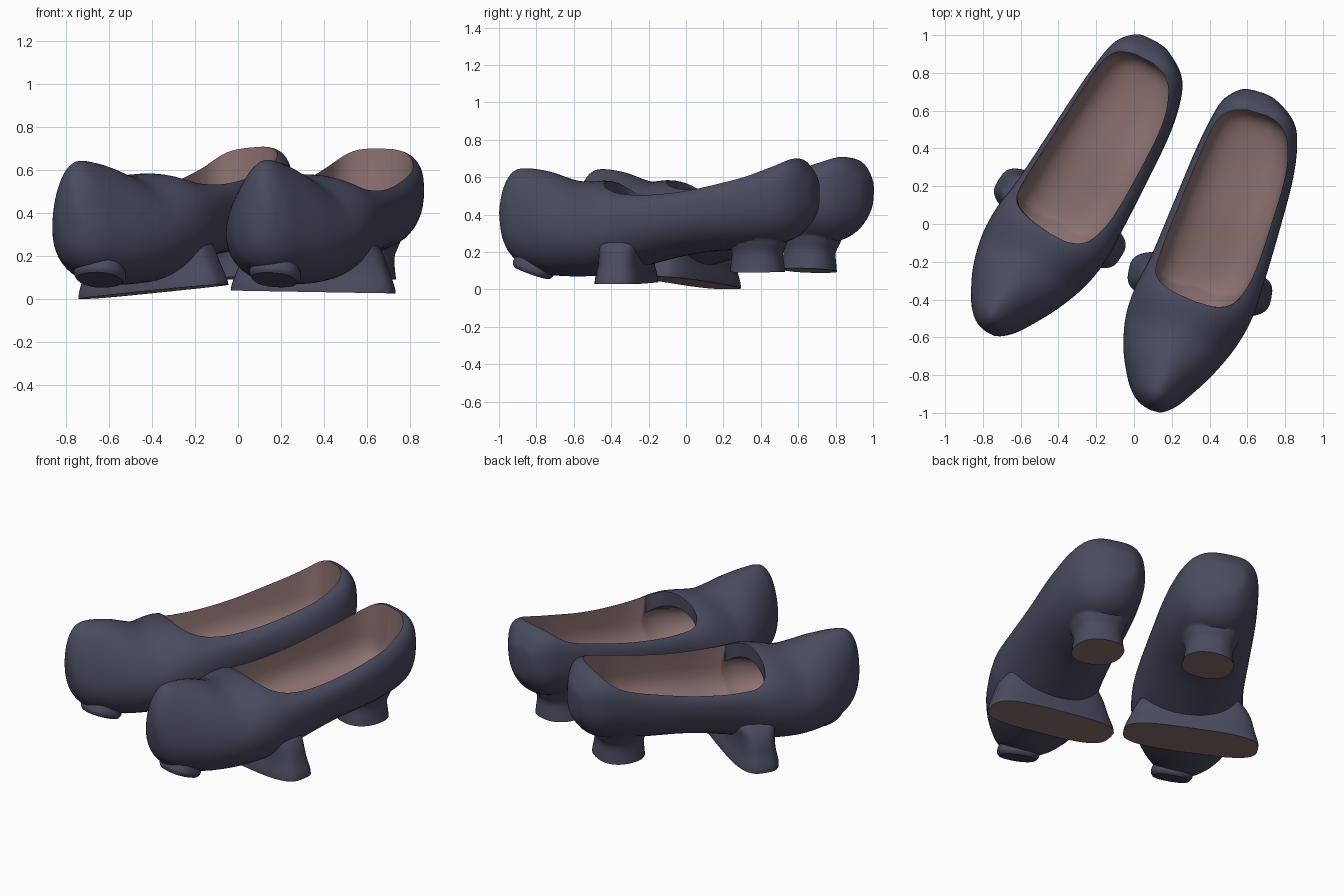
import bpy, bmesh
from math import sin, cos, pi, radians
from mathutils import Matrix, Vector

cube = bpy.data.objects.get("Cube")
if cube:
    bpy.data.objects.remove(cube, do_unlink=True)


def material(name, rgb):
    m = bpy.data.materials.new(name)
    m.use_nodes = True
    colour = (*rgb, 1)
    m.diffuse_color = colour
    bsdf = next(n for n in m.node_tree.nodes if n.type == 'BSDF_PRINCIPLED')
    bsdf.inputs["Base Color"].default_value = colour
    bsdf.inputs["Roughness"].default_value = 0.7
    return m


MATERIALS = [material("slate blue", (0.068, 0.07, 0.115)),
             material("dusty pink", (0.27, 0.17, 0.165))]
BLUE, PINK = 0, 1
SIDES = 48


def spow(x, n):
    """Signed power for superellipse sections."""
    return (abs(x) ** (2 / n)) * (1 if x >= 0 else -1)


def smooth_rows(rows, steps):
    """Catmull-Rom interpolation of a table of stations."""
    rows = [Vector(r) for r in rows]
    padded = [rows[0]] + rows + [rows[-1]]
    out = []
    for a, b, c, d in zip(padded, padded[1:], padded[2:], padded[3:]):
        for i in range(steps):
            t = i / steps
            out.append(b + 0.5 * t * (c - a + t * (2 * a - 5 * b + 4 * c - d
                                                   + t * (3 * (b - c) + d - a))))
    return out + [rows[-1]]


def skin(name, rings, colour, start_colour):
    """Skin closed rings into a capped solid."""
    bm = bmesh.new()
    loops = [[bm.verts.new(p) for p in ring] for ring in rings]
    for a, b in zip(loops, loops[1:]):
        for i in range(len(a)):
            j = (i + 1) % len(a)
            bm.faces.new((a[i], a[j], b[j], b[i])).material_index = colour
    bm.faces.new(loops[0]).material_index = start_colour
    bm.faces.new(loops[-1]).material_index = colour
    bmesh.ops.recalc_face_normals(bm, faces=bm.faces)
    mesh = bpy.data.meshes.new(name)
    bm.to_mesh(mesh)
    bm.free()
    for m in MATERIALS:
        mesh.materials.append(m)
    ob = bpy.data.objects.new(name, mesh)
    bpy.context.collection.objects.link(ob)
    return ob


def hull(name, table, colour, low_power, top_power):
    """Loft stations of (y, left, right, bottom, widest height, top)."""
    rings = []
    for y, left, right, low, mid, top in smooth_rows(table, 6):
        c, h, n = (left + right) / 2, (right - left) / 2, top_power(y)
        ring = []
        for i in range(SIDES):
            a = 2 * pi * (i + 0.5) / SIDES
            k = n if sin(a) > 0 else low_power
            reach = top - mid if sin(a) > 0 else mid - low
            ring.append((c + h * spow(cos(a), k), y, mid + reach * spow(sin(a), k)))
        rings.append(ring)
    return skin(name, rings, colour, colour)


def pillar(name, rows, power, matrix, cap):
    """Foot made of rounded rings of (height, half width, half depth)."""
    rings = [[matrix @ Vector((w * spow(cos(a), power), d * spow(sin(a), power), z))
              for a in (2 * pi * i / SIDES for i in range(SIDES))]
             for z, w, d in smooth_rows(rows, 4)]
    return skin(name, rings, BLUE, cap)


def combine(ob, other, operation):
    """Boolean another solid into ob, then discard it."""
    mod = ob.modifiers.new(operation.lower(), 'BOOLEAN')
    mod.operation, mod.solver, mod.object = operation, 'EXACT', other
    bpy.ops.object.select_all(action='DESELECT')
    bpy.context.view_layer.objects.active = ob
    ob.select_set(True)
    bpy.ops.object.modifier_apply(modifier=mod.name)
    bpy.data.objects.remove(other, do_unlink=True)


# Outer shell, from the bulging toe to the raised heel
SHELL = [(-.893, -.05, .0, .37, .41, .46), (-.875, -.11, .035, .26, .37, .55),
         (-.83, -.165, .085, .18, .34, .625),
         (-.76, -.213, .135, .13, .32, .648), (-.62, -.275, .22, .08, .31, .63),
         (-.45, -.311, .295, .07, .31, .58), (-.28, -.305, .335, .08, .34, .58),
         (-.1, -.27, .343, .12, .38, .54), (.2, -.235, .345, .19, .42, .56),
         (.5, -.2, .337, .22, .46, .635), (.7, -.165, .3, .25, .5, .69),
         (.8, -.13, .24, .30, .51, .695), (.87, -.06, .13, .39, .51, .61),
         (.885, 0, .06, .46, .51, .55)]
# Foot opening with a flattish floor, open at the top
WELL = [(-.275, .02, .12, .3, .42, 1.2), (-.25, -.13, .19, .24, .42, 1.2),
        (-.19, -.222, .24, .21, .42, 1.2), (-.05, -.228, .278, .22, .42, 1.2),
        (.2, -.204, .292, .26, .45, 1.2), (.5, -.171, .292, .29, .48, 1.2),
        (.67, -.14, .25, .32, .5, 1.2), (.745, -.085, .19, .36, .5, 1.2),
        (.775, .0, .11, .42, .5, 1.2)]
# Rounded space under the vamp
HOLLOW = [(-.5, -.02, .02, .33, .36, .39), (-.47, -.13, .12, .28, .36, .43),
          (-.38, -.21, .2, .23, .37, .48), (-.25, -.228, .245, .21, .39, .5),
          (-.12, -.21, .24, .22, .4, .47)]


def clog(name, centre, heading, roll, bar_turn, bar_x):
    shoe = hull(name, SHELL, BLUE, 2.15,
                lambda y: 1.75 + min(1.25, max(0, 3.5 * y + 1.6)))
    # Wide front foot, round heel foot and small tilted toe nub
    front = pillar("front_foot", [(0, .385, .137), (.03, .38, .134), (.1, .355, .12),
                                  (.17, .33, .12), (.22, .295, .135), (.26, .24, .16)], 3.2,
                   Matrix.Translation((bar_x, -.18, .035))
                   @ Matrix.Rotation(radians(bar_turn), 4, 'Z'), PINK)
    heel = pillar("heel_foot", [(0, .145, .145), (.03, .14, .142), (.1, .135, .135),
                                (.15, .15, .155), (.22, .18, .18)], 2.3,
                  Matrix.Translation((.06, .56, .095)), PINK)
    nub = pillar("toe_nub", [(0, .105, .1), (.02, .118, .112), (.05, .115, .11),
                             (.1, .1, .1), (.2, .1, .1)], 2.3,
                 Matrix.Translation((-.01, -.715, .09))
                 @ Matrix.Rotation(radians(-20), 4, 'X'), BLUE)
    for part in (front, heel, nub):
        combine(shoe, part, 'UNION')
    # Hollow out the inside; the underside of the vamp stays blue
    for cutter in (hull("well", WELL, PINK, 2.8, lambda y: 10),
                   hull("toe_hollow", HOLLOW, PINK, 2.4, lambda y: 2)):
        for face in cutter.data.polygons:
            if face.center.y < -.19 and face.center.z > .42:
                face.material_index = BLUE
        combine(shoe, cutter, 'DIFFERENCE')
    # Place the shoe, rolled about its long axis
    pivot = Matrix.Translation((0, 0, .35))
    shoe.data.transform(Matrix.Translation((*centre, 0))
                        @ Matrix.Rotation(radians(-heading), 4, 'Z')
                        @ pivot @ Matrix.Rotation(radians(roll), 4, 'Y') @ pivot.inverted())
    bpy.ops.object.shade_smooth_by_angle(angle=radians(50))


clog("left_clog", (.38, -.14), 16, 1, 5, .025)
clog("right_clog", (-.325, .198), 27.5, -5, -5, -.01)
